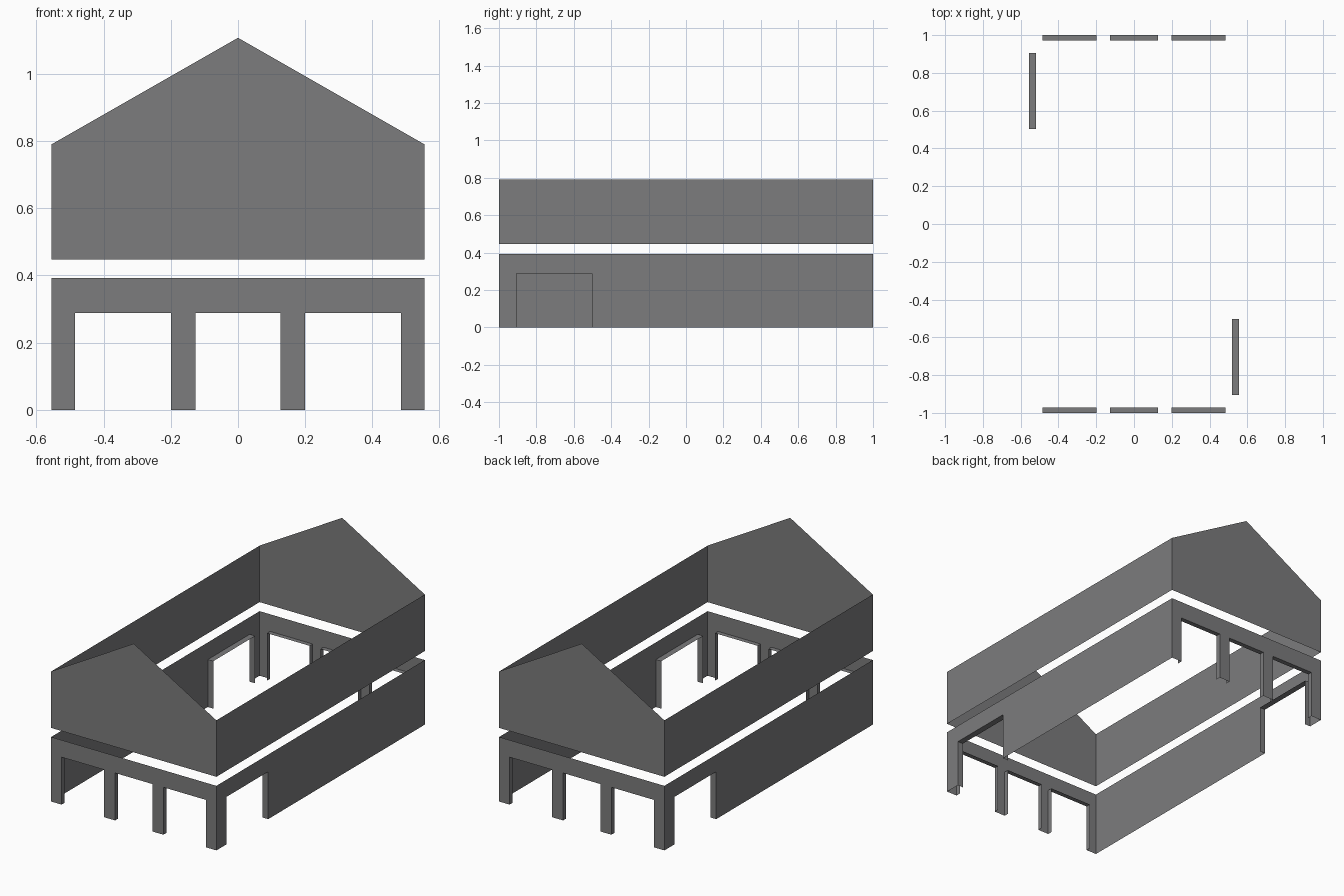
import bpy, bmesh, math
from mathutils import Matrix

if "Cube" in bpy.data.objects:
    bpy.data.objects.remove(bpy.data.objects["Cube"])

HX, HY = 0.555, 1.0            # half width, half length
LOW_TOP, UP_BOT, EAVE, APEX = 0.392, 0.447, 0.79, 1.107
DOOR_H = 0.288

grey = bpy.data.materials.new("wall_grey")
grey.diffuse_color = (0.2, 0.2, 0.205, 1)
grey.use_nodes = True
grey.node_tree.nodes["Principled BSDF"].inputs["Base Color"].default_value = grey.diffuse_color


def make_wall(name, outline, turn, dist, doors=(), depth=0.0):
    """Flat wall from a (u, z) outline facing -y at y=-dist, then turned about z.
    Each door gets two jambs and a head running inward."""
    bm = bmesh.new()

    def face(pts):
        bm.faces.new([bm.verts.new(p) for p in pts])

    face([(u, -dist, z) for u, z in outline])
    for a, b in doors:
        path = [(a, 0), (a, DOOR_H), (b, DOOR_H), (b, 0)]
        for (u0, z0), (u1, z1) in zip(path, path[1:]):
            face([(u0, -dist, z0), (u1, -dist, z1),
                  (u1, -dist + depth, z1), (u0, -dist + depth, z0)])
    bmesh.ops.remove_doubles(bm, verts=bm.verts, dist=1e-5)
    bm.transform(Matrix.Rotation(turn, 4, 'Z'))
    me = bpy.data.meshes.new(name)
    bm.to_mesh(me)
    bm.free()
    me.materials.append(grey)
    bpy.context.collection.objects.link(bpy.data.objects.new(name, me))


def lower_outline(half, doors):
    """Rectangle with door notches cut up from the ground."""
    pts = [(-half, 0)]
    for a, b in doors:
        pts += [(a, 0), (a, DOOR_H), (b, DOOR_H), (b, 0)]
    return pts + [(half, 0), (half, LOW_TOP), (-half, LOW_TOP)]


end_doors = [(-0.485, -0.199), (-0.126, 0.126), (0.199, 0.485)]
side_doors = [(-0.905, -0.503)]
gable = [(-HX, UP_BOT), (HX, UP_BOT), (HX, EAVE), (0, APEX), (-HX, EAVE)]
band = [(-HY, UP_BOT), (HY, UP_BOT), (HY, EAVE), (-HY, EAVE)]

# End walls: three doorways below, gable above
for side, turn in (("front", 0), ("back", math.pi)):
    make_wall(side + "_lower_wall", lower_outline(HX, end_doors), turn, HY, end_doors, 0.029)
    make_wall(side + "_gable", gable, turn, HY)

# Long walls: one doorway below, plain band above
for side, turn in (("right", math.pi / 2), ("left", -math.pi / 2)):
    make_wall(side + "_lower_wall", lower_outline(HY, side_doors), turn, HX, side_doors, 0.037)
    make_wall(side + "_upper_wall", band, turn, HX)
